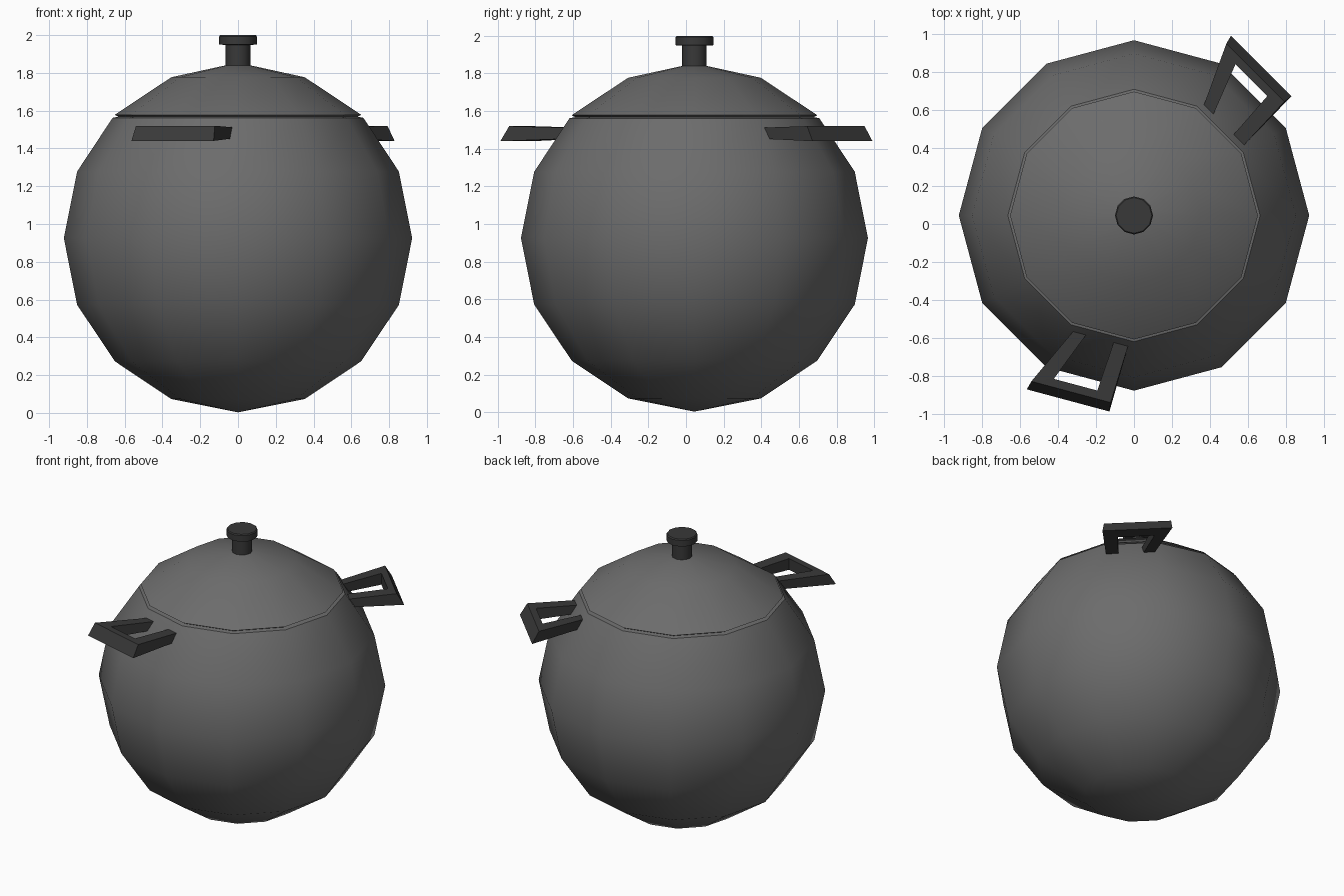
import bpy, bmesh, math
from mathutils import Vector

if "Cube" in bpy.data.objects:
    bpy.data.objects.remove(bpy.data.objects["Cube"])

SIDES = 12
CY = 0.045          # the pot's axis sits slightly behind the origin


def material(name, g):
    m = bpy.data.materials.new(name)
    m.diffuse_color = (g, g, g, 1)
    m.use_nodes = True
    m.node_tree.nodes["Principled BSDF"].inputs["Base Color"].default_value = m.diffuse_color
    return m


iron = material("iron", 0.15)
dark = material("dark_iron", 0.04)


def finish(name, bm, mat, smooth):
    bmesh.ops.recalc_face_normals(bm, faces=bm.faces)
    me = bpy.data.meshes.new(name)
    bm.to_mesh(me)
    bm.free()
    ob = bpy.data.objects.new(name, me)
    bpy.context.collection.objects.link(ob)
    me.materials.append(mat)
    if smooth:
        bpy.ops.object.select_all(action='DESELECT')
        ob.select_set(True)
        bpy.context.view_layer.objects.active = ob
        bpy.ops.object.shade_smooth_by_angle(angle=math.radians(35))
    return ob


def lathe(name, profile, mat):
    bm = bmesh.new()
    vs = [bm.verts.new((r, CY, z)) for r, z in profile]
    es = [bm.edges.new(p) for p in zip(vs, vs[1:])]
    bmesh.ops.spin(bm, geom=vs + es, cent=(0, CY, 0), axis=(0, 0, 1),
                   angle=math.tau, steps=SIDES, use_merge=True)
    bmesh.ops.remove_doubles(bm, verts=bm.verts, dist=1e-4)
    finish(name, bm, mat, True)


# round pot body with a narrow lip under the lid
R, ZC = 0.922, 0.925
body = [(0, 0.003)]
for i in range(1, 6):
    a = math.radians(22.5 * i)
    body.append((R * math.sin(a), ZC - R * math.cos(a)))
body += [(0.664, 1.562), (0.635, 1.568)]
lathe("pot_body", body, iron)

# domed lid with a shallow seam
lathe("lid", [(0.635, 1.568), (0.652, 1.578), (0.638, 1.588),
              (0.353, 1.777), (0.065, 1.84), (0, 1.842)], iron)

# knob: stem and cap
lathe("lid_knob", [(0.065, 1.825), (0.065, 1.948), (0.1, 1.95),
                   (0.1, 1.993), (0.094, 2.0), (0, 2.0)], dark)

# handle outline, (outward, sideways): outer loop then inner loop, U shaped
OUTER = [(0.665, -0.148), (1.03, -0.308), (1.03, 0.142), (0.665, 0.148)]
INNER = [(0.665, -0.078), (0.94, -0.185), (0.94, 0.052), (0.665, 0.07)]


def handle(name, degrees, flip):
    a = math.radians(degrees)
    out = Vector((math.cos(a), math.sin(a), 0))
    side = Vector((-out.y, out.x, 0)) * flip
    bm = bmesh.new()

    def ring(pts, top):
        vs = []
        for u, v in pts:
            end = u < 0.7
            z = (1.512 if end else 1.52) if top else (1.453 if end else 1.44)
            # outer bar leans inward towards the top
            if top and u > 1:
                u, v = u - 0.047, v * 0.96
            vs.append(bm.verts.new(out * u + side * v + Vector((0, CY, z))))
        return vs

    ot, it = ring(OUTER, True), ring(INNER, True)
    ob, ib = ring(OUTER, False), ring(INNER, False)
    for i in range(3):
        j = i + 1
        bm.faces.new((ot[i], ot[j], it[j], it[i]))
        bm.faces.new((ob[i], ib[i], ib[j], ob[j]))
        bm.faces.new((ot[i], ob[i], ob[j], ot[j]))
        bm.faces.new((it[i], it[j], ib[j], ib[i]))
    for i in (0, 3):
        bm.faces.new((ot[i], it[i], ib[i], ob[i]))
    finish(name, bm, dark, False)


handle("front_handle", -105, 1)
handle("back_handle", 45, -1)
